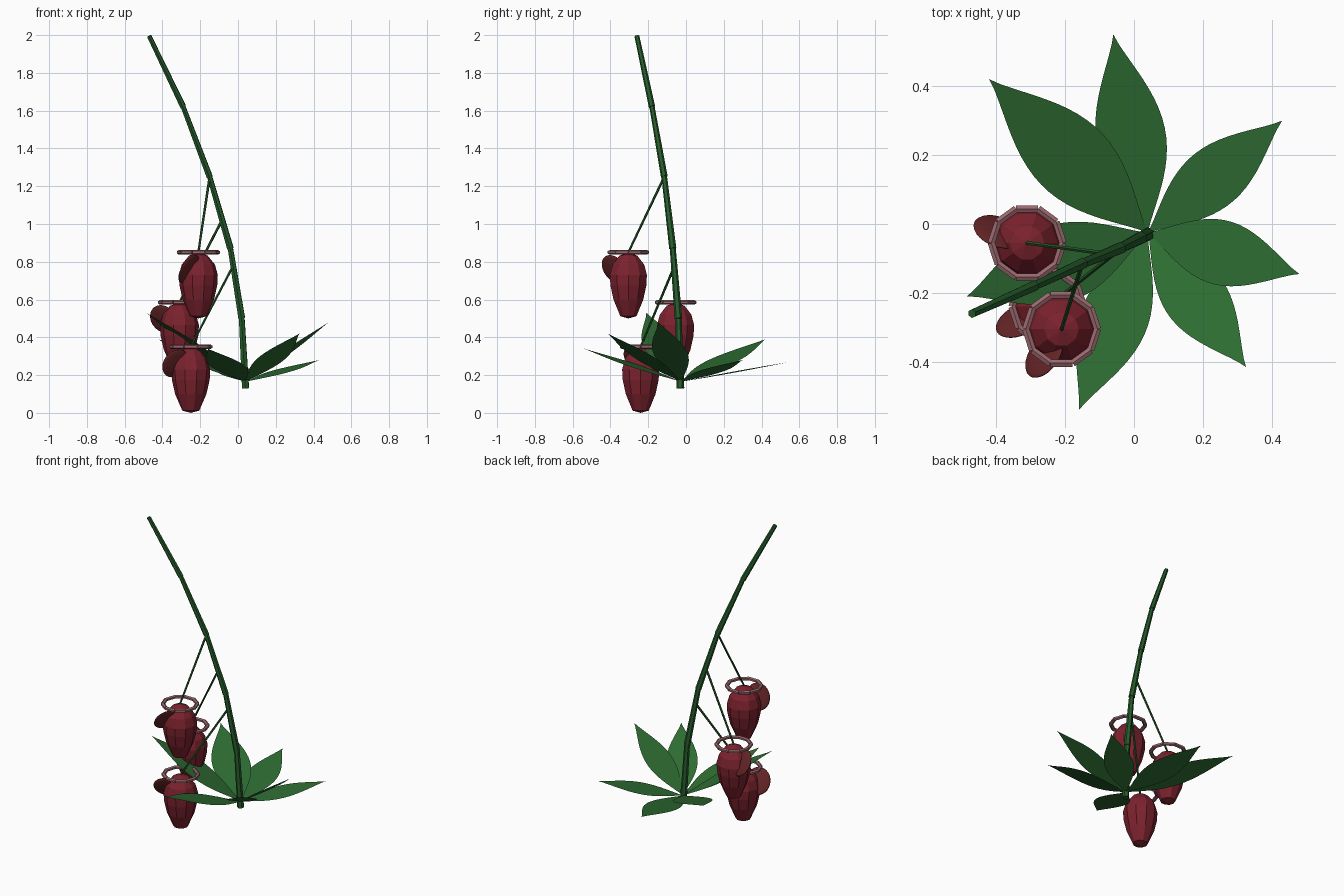
import bpy, bmesh, math
from mathutils import Vector, Matrix

old = bpy.data.objects.get("Cube")
if old:
    bpy.data.objects.remove(old, do_unlink=True)


def material(name, rgb):
    m = bpy.data.materials.new(name)
    m.use_nodes = True
    m.diffuse_color = (*rgb, 1)
    m.node_tree.nodes["Principled BSDF"].inputs["Base Color"].default_value = (*rgb, 1)
    return m


GREEN = material("leaf green", (0.027, 0.15, 0.032))
STEM = material("stem green", (0.02, 0.11, 0.025))
RED = material("pitcher red", (0.20, 0.016, 0.027))
LID = material("lid dark red", (0.13, 0.018, 0.02))
PINK = material("rim pink", (0.32, 0.14, 0.155))


def finish(name, bm, mat, smooth=False):
    bmesh.ops.recalc_face_normals(bm, faces=bm.faces)
    me = bpy.data.meshes.new(name)
    bm.to_mesh(me)
    bm.free()
    me.materials.append(mat)
    for p in me.polygons:
        p.use_smooth = smooth
    ob = bpy.data.objects.new(name, me)
    bpy.context.collection.objects.link(ob)
    return ob


def rod(bm, a, b, r1, r2, sides):
    """Add a tapered rod running from a to b."""
    a, b = Vector(a), Vector(b)
    d = b - a
    mat = Matrix.Translation((a + b) / 2) @ d.to_track_quat('Z', 'Y').to_matrix().to_4x4()
    bmesh.ops.create_cone(bm, cap_ends=True, segments=sides, radius1=r1, radius2=r2,
                          depth=d.length, matrix=mat)


# Stem: straight jointed sections
path = [(0.04, -0.03, 0.13), (0.02, -0.04, 0.5), (-0.04, -0.07, 0.87),
        (-0.15, -0.115, 1.25), (-0.29, -0.18, 1.62), (-0.47, -0.26, 1.995)]
bm = bmesh.new()
for i in range(len(path) - 1):
    r = 0.021 - 0.001 * i
    rod(bm, path[i], path[i + 1], r, r - 0.004, 6)
finish("stem", bm, STEM)

# Leaves: flat pointed blades fanning out from the stem base
root = Vector((0.04, -0.025, 0.165))
tips = [(-0.06, 0.55, 0.27), (-0.42, 0.42, 0.39), (0.43, 0.30, 0.28), (0.48, -0.145, 0.48),
        (0.325, -0.415, 0.42), (-0.16, -0.54, 0.34), (-0.485, -0.21, 0.53)]
STEPS = 20
for n, tip in enumerate(tips):
    axis = Vector(tip) - root
    side = axis.cross(Vector((0, 0, 1))).normalized()
    bm = bmesh.new()
    rows = []
    for i in range(1, STEPS):
        u = i / STEPS
        w = 0.17 * axis.length * math.sin(math.pi * u ** 0.95) ** 1.2
        c = root + axis * u
        rows.append([bm.verts.new(c - side * w), bm.verts.new(c + side * w)])
    for p, q in zip(rows, rows[1:]):
        bm.faces.new((p[0], p[1], q[1], q[0]))
    bm.faces.new((bm.verts.new(root), rows[0][1], rows[0][0]))
    bm.faces.new((rows[-1][0], rows[-1][1], bm.verts.new(tip)))
    finish(f"leaf_{n + 1}", bm, GREEN)

# Pitchers: rim centre, lid direction in degrees, point where the stalk leaves the stem
pitchers = [((-0.21, -0.305, 0.85), 236, (-0.15, -0.115, 1.25)),
            ((-0.31, -0.055, 0.585), 159, (-0.085, -0.085, 1.02)),
            ((-0.25, -0.24, 0.35), 206, (-0.025, -0.06, 0.78))]
profile = [(0.045, 0.012), (0.083, 0.1), (0.1, 0.175), (0.103, 0.23), (0.088, 0.285), (0.05, 0.332)]
SIDES = 10


def ring(radius):
    return [Vector((radius * math.cos(t), radius * math.sin(t), 0))
            for t in (2 * math.pi * k / SIDES for k in range(SIDES))]


for n, (top, angle, start) in enumerate(pitchers):
    top = Vector(top)
    base = top - Vector((0, 0, 0.35))

    # Faceted body
    bm = bmesh.new()
    loops = [[bm.verts.new(base + p + Vector((0, 0, z))) for p in ring(r)] for r, z in profile]
    low, high = bm.verts.new(base), bm.verts.new(top)
    for k in range(SIDES):
        j = (k + 1) % SIDES
        for a, b in zip(loops, loops[1:]):
            bm.faces.new((a[k], a[j], b[j], b[k]))
        bm.faces.new((low, loops[0][j], loops[0][k]))
        bm.faces.new((high, loops[-1][k], loops[-1][j]))
    finish(f"pitcher_body_{n + 1}", bm, RED)

    # Rim made of short straight pieces
    bm = bmesh.new()
    pts = ring(0.104)
    for k in range(SIDES):
        rod(bm, top + pts[k - 1], top + pts[k], 0.012, 0.012, 6)
    finish(f"pitcher_rim_{n + 1}", bm, PINK)

    # Rolled lens-shaped lid
    t = math.radians(angle)
    out = Vector((math.cos(t), math.sin(t), 0))
    normal = (out.cross(Vector((0, 0, 1))) * 0.87 + Vector((0, 0, 0.5))).normalized()
    frame = Matrix((out, normal.cross(out), normal)).transposed().to_4x4()
    place = Matrix.Translation(top + out * 0.09 - Vector((0, 0, 0.088)))
    bm = bmesh.new()
    bmesh.ops.create_uvsphere(bm, u_segments=28, v_segments=12, radius=1,
                              matrix=place @ frame @ Matrix.Diagonal((0.075, 0.085, 0.012, 1)))
    finish(f"pitcher_lid_{n + 1}", bm, LID, True)

    # Stalk
    bm = bmesh.new()
    rod(bm, start, top, 0.007, 0.006, 6)
    finish(f"pitcher_stalk_{n + 1}", bm, STEM)
